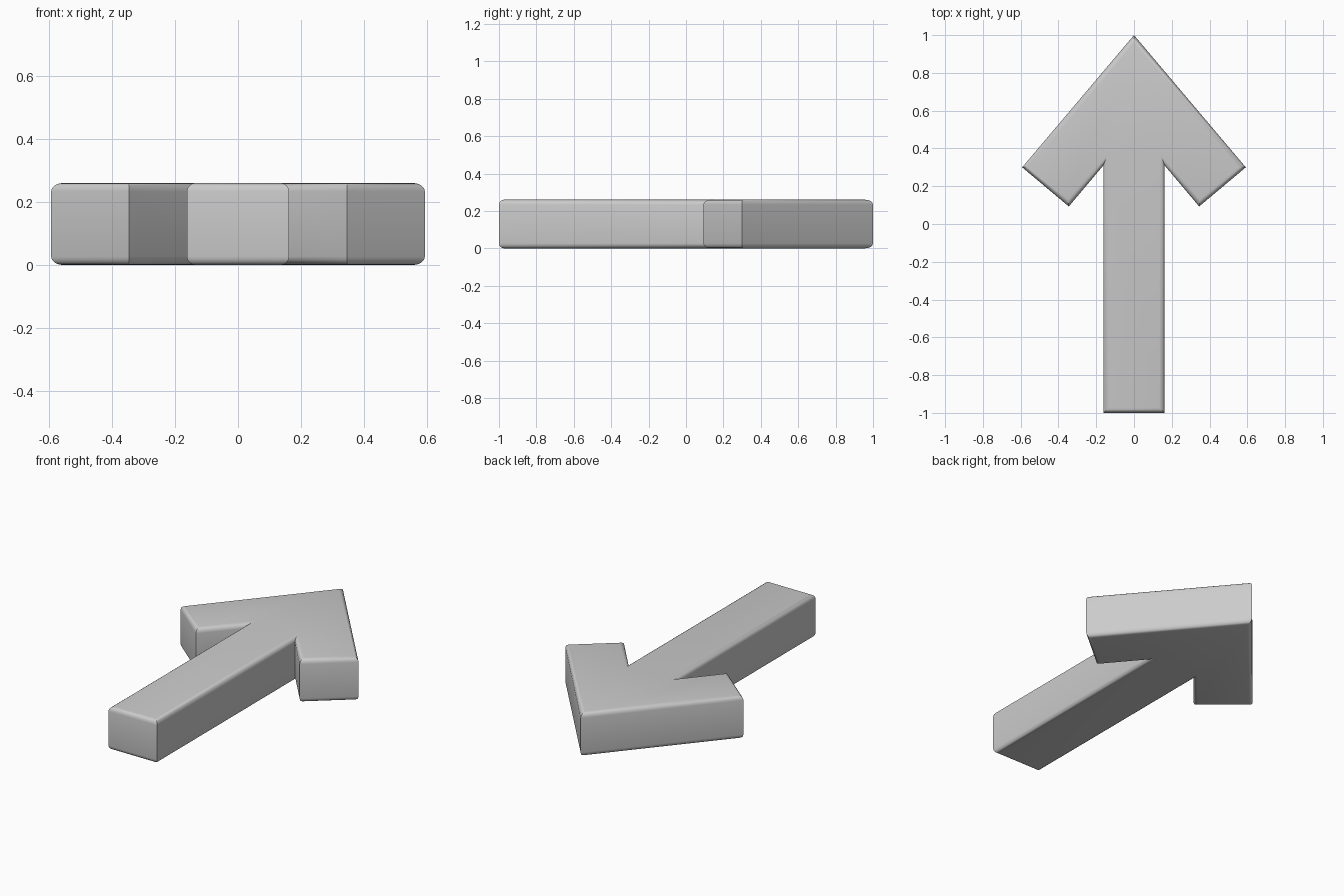
import bpy
import bmesh

cube = bpy.data.objects.get("Cube")
if cube:
    bpy.data.objects.remove(cube, do_unlink=True)

HEIGHT = 0.26
ROUND = 0.027

# Material
grey = bpy.data.materials.new("light_grey")
grey.use_nodes = True
colour = (0.6, 0.6, 0.6, 1)
grey.diffuse_color = colour
grey.node_tree.nodes["Principled BSDF"].inputs["Base Color"].default_value = colour

# Half outline of the arrow, from tip to tail, mirrored across x = 0
half = [(0.592, 0.30), (0.345, 0.093), (0.162, 0.31), (0.162, -1)]
outline = [(0, 1)] + half + [(-x, y) for x, y in reversed(half)]

# Extrude the outline into a slab
bm = bmesh.new()
base = bm.faces.new([bm.verts.new((x, y, 0)) for x, y in outline])
extruded = bmesh.ops.extrude_face_region(bm, geom=[base], use_keep_orig=True)
top = [v for v in extruded["geom"] if isinstance(v, bmesh.types.BMVert)]
bmesh.ops.translate(bm, verts=top, vec=(0, 0, HEIGHT))
bmesh.ops.recalc_face_normals(bm, faces=bm.faces)

# Round the top and bottom rims, leaving the upright corners sharp
rims = [e for e in bm.edges if abs(e.verts[0].co.z - e.verts[1].co.z) < 0.001]
bmesh.ops.bevel(bm, geom=rims, offset=ROUND, segments=4, profile=0.5,
                affect='EDGES', clamp_overlap=True)
bmesh.ops.recalc_face_normals(bm, faces=bm.faces)

mesh = bpy.data.meshes.new("arrow")
bm.to_mesh(mesh)
bm.free()
mesh.materials.append(grey)
arrow = bpy.data.objects.new("arrow", mesh)
bpy.context.collection.objects.link(arrow)

# Smooth rims with sharp corners
bpy.ops.object.select_all(action='DESELECT')
arrow.select_set(True)
bpy.context.view_layer.objects.active = arrow
bpy.ops.object.shade_smooth_by_angle(angle=0.6)
